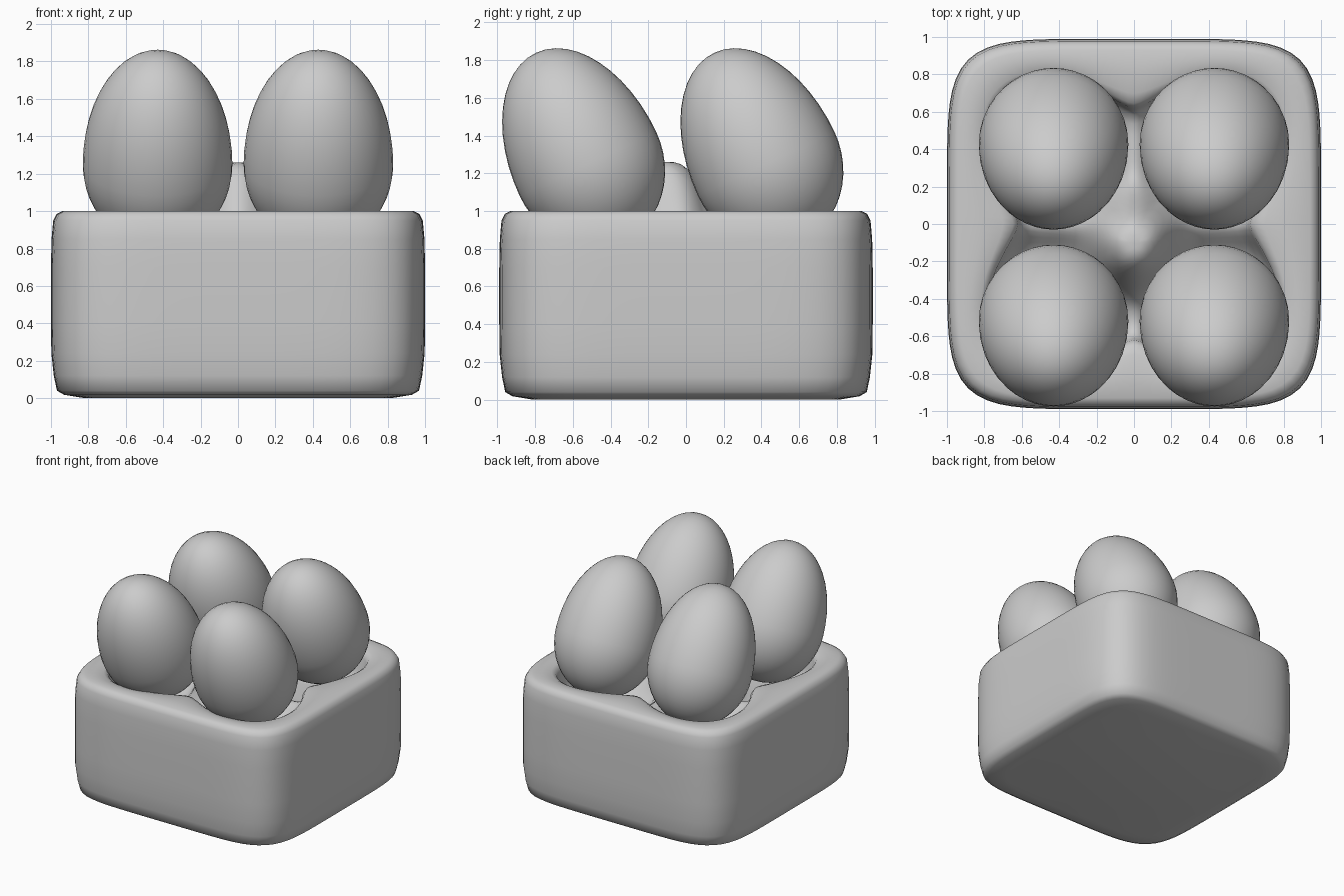
import bpy, bmesh
from math import sin, cos, pi, exp, hypot, radians
from mathutils import Matrix

if "Cube" in bpy.data.objects:
    bpy.data.objects.remove(bpy.data.objects["Cube"])

N = 128
ANGLES = [2 * pi * i / N for i in range(N)]
BUMP_Y = -0.1


def add_object(name, bm):
    bmesh.ops.recalc_face_normals(bm, faces=bm.faces)
    for f in bm.faces:
        f.smooth = True
    me = bpy.data.meshes.new(name)
    bm.to_mesh(me)
    bm.free()
    ob = bpy.data.objects.new(name, me)
    bpy.context.collection.objects.link(ob)
    return ob


def outer(a, s):
    # soft square outline of the tray
    r = s * (abs(cos(a)) ** 5.8 + abs(sin(a)) ** 5.8) ** (-1 / 5.8)
    return r * cos(a), r * sin(a) * 0.99


def inner(a, s):
    # four-lobed opening with ribs between the cups
    r = 0.62 + 0.36 * abs(sin(2 * a)) ** 1.6
    return s * r * cos(a), s * r * sin(a) + (1 - s) * BUMP_Y


def floor_height(x, y):
    # cup floor, low cross ridges and the central post
    z = 0.68 + 0.14 * exp(-(min(abs(x), abs(y)) / 0.12) ** 2)
    g = exp(-(hypot(x, y - BUMP_Y) / 0.24) ** 3)
    return z + (1.26 - z) * g


# tray: rings lofted from the base, up the sides, over the rim, into the cups
rings = []
for s, z in [(0.82, 0), (0.93, 0.018), (0.968, 0.04), (0.985, 0.12), (0.998, 0.24),
             (1, 0.4), (1, 0.7), (0.997, 0.85), (0.988, 0.95), (0.97, 0.985), (0.94, 1.0)]:
    rings.append([(*outer(a, s), z) for a in ANGLES])
for t, z in [(0.4, 1.0), (0.75, 0.992), (0.92, 0.975), (1, 0.94)]:
    ring = []
    for a in ANGLES:
        (ox, oy), (ix, iy) = outer(a, 0.94), inner(a, 1)
        ring.append((ox + (ix - ox) * t, oy + (iy - oy) * t, z))
    rings.append(ring)
for s, drop in [(0.985, 0.6), (0.95, 0.25), (0.88, 0.06)] + [(0.8 - 0.05 * i, 0) for i in range(16)]:
    ring = []
    for a in ANGLES:
        x, y = inner(a, s)
        f = floor_height(x, y)
        ring.append((x, y, f + (0.94 - f) * drop))
    rings.append(ring)

bm = bmesh.new()
loops = [[bm.verts.new(p) for p in ring] for ring in rings]
for lo, hi in zip(loops, loops[1:]):
    for i in range(N):
        j = (i + 1) % N
        bm.faces.new((lo[i], lo[j], hi[j], hi[i]))
bm.faces.new(loops[0])
bm.faces.new(loops[-1])
add_object("egg_tray", bm)

# eggs: spheres stretched more above the widest ring, leaning to the front
for row, y in (("front", -0.52), ("back", 0.425)):
    for side, x in (("left", -0.43), ("right", 0.43)):
        bm = bmesh.new()
        bmesh.ops.create_uvsphere(bm, u_segments=40, v_segments=24, radius=1)
        for v in bm.verts:
            v.co.x *= 0.4
            v.co.y *= 0.4
            v.co.z *= 0.65 if v.co.z > 0 else 0.45
        bmesh.ops.transform(bm, verts=bm.verts, matrix=Matrix.Rotation(radians(25), 4, 'X'))
        egg = add_object(f"{row}_{side}_egg", bm)
        egg.location = (x, y, 1.25)
